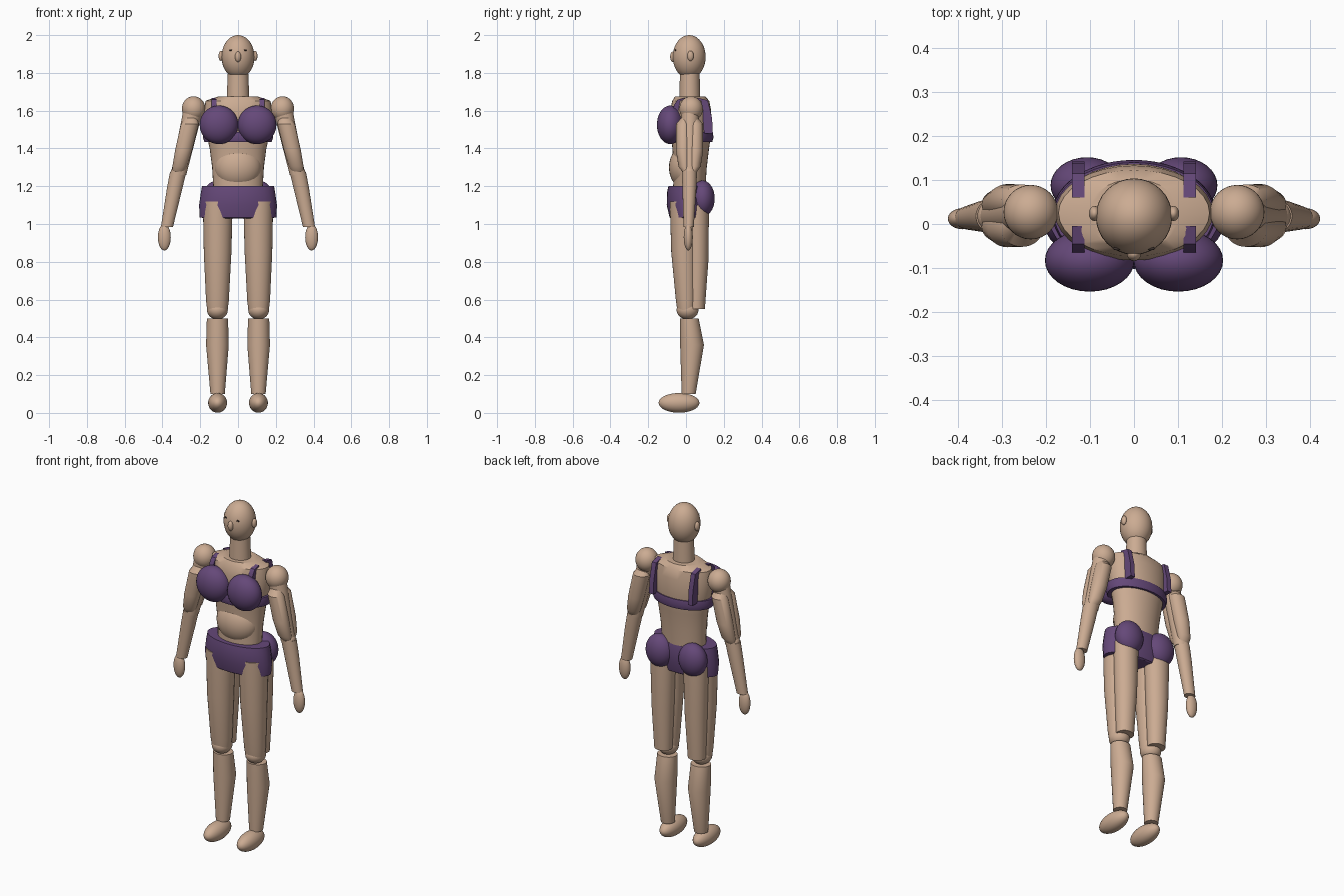
import bpy, bmesh, math


def material(name, rgb):
    m = bpy.data.materials.new(name)
    m.diffuse_color = (*rgb, 1)
    return m


SKIN = material("skin", (0.60, 0.41, 0.29))
CLOTH = material("purple_cloth", (0.13, 0.065, 0.19))
DARK = material("dark", (0.05, 0.035, 0.03))


def finish(bm, name, mat, angle=32):
    bmesh.ops.recalc_face_normals(bm, faces=bm.faces[:])
    me = bpy.data.meshes.new(name)
    bm.to_mesh(me)
    bm.free()
    ob = bpy.data.objects.new(name, me)
    bpy.context.collection.objects.link(ob)
    me.materials.append(mat)
    bpy.ops.object.select_all(action='DESELECT')
    bpy.context.view_layer.objects.active = ob
    ob.select_set(True)
    bpy.ops.object.shade_smooth_by_angle(angle=math.radians(angle))
    return ob


def ellipsoid(name, pos, radii, mat=SKIN, tilt=0):
    bm = bmesh.new()
    bmesh.ops.create_uvsphere(bm, u_segments=32, v_segments=20, radius=1)
    bmesh.ops.scale(bm, vec=radii, verts=bm.verts)
    ob = finish(bm, name, mat)
    ob.location = pos
    ob.rotation_euler.y = tilt
    return ob


def loft(name, rings, mat=SKIN, n=32, closed=False):
    """Skin elliptical rings (x, y, z, rx, ry); capped unless closed into a hoop."""
    bm = bmesh.new()
    loops = []
    for x, y, z, rx, ry in rings:
        loops.append([bm.verts.new((x + rx * math.cos(2 * math.pi * i / n),
                                    y + ry * math.sin(2 * math.pi * i / n), z))
                      for i in range(n)])
    pairs = list(zip(loops, loops[1:]))
    if closed:
        pairs.append((loops[-1], loops[0]))
    for a, b in pairs:
        for i in range(n):
            j = (i + 1) % n
            bm.faces.new((a[i], a[j], b[j], b[i]))
    if not closed:
        bm.faces.new(loops[0])
        bm.faces.new(loops[-1])
    return finish(bm, name, mat)


def strap(name, x, path, width, mat):
    """Strip in the y-z plane from (y_outer, z_outer, y_inner, z_inner) stations."""
    bm = bmesh.new()
    rows = []
    for yo, zo, yi, zi in path:
        rows.append([bm.verts.new((x + dx, y, z)) for dx, y, z in
                     ((-width / 2, yo, zo), (width / 2, yo, zo),
                      (width / 2, yi, zi), (-width / 2, yi, zi))])
    for a, b in zip(rows, rows[1:]):
        for i in range(4):
            j = (i + 1) % 4
            bm.faces.new((a[i], a[j], b[j], b[i]))
    bm.faces.new(rows[0])
    bm.faces.new(rows[-1])
    return finish(bm, name, mat)


# Head, neck and trunk
ellipsoid("head", (0, 0.017, 1.885), (0.087, 0.087, 0.115))
ellipsoid("nose", (0, -0.068, 1.885), (0.016, 0.016, 0.028))
loft("neck", [(0, 0.02, 1.64, 0.061, 0.056), (0, 0.02, 1.80, 0.054, 0.052)])
loft("torso", [(0, 0.017, 1.18, 0.130, 0.085), (0, 0.022, 1.30, 0.137, 0.088),
               (0, 0.025, 1.40, 0.150, 0.097), (0, 0.027, 1.50, 0.172, 0.110),
               (0, 0.025, 1.60, 0.180, 0.108), (0, 0.025, 1.652, 0.172, 0.098),
               (0, 0.022, 1.675, 0.105, 0.080)])
ellipsoid("belly", (0, 0, 1.30), (0.125, 0.09, 0.118))

# Clothing around the trunk
loft("briefs", [(0, 0.005, 1.03, 0.170, 0.085), (0, 0.005, 1.035, 0.203, 0.092),
                (0, 0.005, 1.10, 0.206, 0.107), (0, 0.005, 1.17, 0.196, 0.105),
                (0, 0.005, 1.20, 0.191, 0.098)], CLOTH)
loft("chest_band", [(0, 0.022, 1.435, 0.155, 0.10), (0, 0.022, 1.435, 0.178, 0.117),
                    (0, 0.022, 1.46, 0.186, 0.124), (0, 0.022, 1.488, 0.182, 0.118),
                    (0, 0.022, 1.488, 0.160, 0.10)], CLOTH, 48, True)

# Parts on both sides
for side, s in (("left", 1), ("right", -1)):
    ellipsoid(side + "_ear", (s * 0.09, 0.024, 1.89), (0.013, 0.017, 0.027))
    ellipsoid(side + "_eye", (s * 0.037, -0.056, 1.92), (0.011, 0.004, 0.004), DARK)

    # Cups, straps and seat
    ellipsoid(side + "_cup", (s * 0.101, -0.083, 1.525), (0.102, 0.071, 0.102), CLOTH)
    ellipsoid(side + "_seat", (s * 0.107, 0.088, 1.135), (0.083, 0.064, 0.095), CLOTH)
    strap(side + "_back_strap", s * 0.127,
          [(0.142, 1.48, 0.095, 1.48), (0.138, 1.56, 0.09, 1.56),
           (0.115, 1.655, 0.075, 1.64), (0.06, 1.668, 0.06, 1.64)], 0.028, CLOTH)
    strap(side + "_front_strap", s * 0.127,
          [(-0.07, 1.57, -0.03, 1.57), (-0.064, 1.63, -0.03, 1.63),
           (-0.045, 1.658, -0.02, 1.64), (-0.005, 1.668, -0.005, 1.64)], 0.028, CLOTH)

    # Arms
    ellipsoid(side + "_shoulder", (s * 0.235, 0.027, 1.61), (0.062, 0.062, 0.066))
    loft(side + "_upper_arm", [(s * 0.238, 0.022, 1.60, 0.052, 0.048),
                               (s * 0.315, 0.018, 1.26, 0.041, 0.038)])
    for part, y, dy in (("biceps", -0.012, -1), ("triceps", 0.05, 1)):
        loft(side + "_" + part, [(s * 0.244, y - dy * 0.02, 1.585, 0.020, 0.014),
                                 (s * 0.255, y, 1.53, 0.047, 0.040),
                                 (s * 0.288, y, 1.39, 0.045, 0.041),
                                 (s * 0.308, y - dy * 0.005, 1.305, 0.039, 0.033),
                                 (s * 0.315, y - dy * 0.015, 1.275, 0.030, 0.022)])
    ellipsoid(side + "_elbow", (s * 0.317, 0.018, 1.27), (0.040, 0.038, 0.040))
    loft(side + "_forearm", [(s * 0.376, 0.014, 0.985, 0.032, 0.027),
                             (s * 0.335, 0.018, 1.19, 0.041, 0.037),
                             (s * 0.317, 0.018, 1.275, 0.043, 0.040)])
    ellipsoid(side + "_hand", (s * 0.39, 0.012, 0.93), (0.034, 0.024, 0.070))

    # Legs
    loft(side + "_thigh_front", [(s * 0.109, 0.002, 0.545, 0.054, 0.048),
                                 (s * 0.109, 0.002, 0.59, 0.060, 0.055),
                                 (s * 0.108, -0.008, 0.85, 0.073, 0.070),
                                 (s * 0.107, -0.008, 1.12, 0.079, 0.078)])
    loft(side + "_thigh_back", [(s * 0.109, 0.055, 0.55, 0.050, 0.045),
                                (s * 0.108, 0.060, 0.80, 0.062, 0.058),
                                (s * 0.107, 0.060, 1.10, 0.072, 0.062)])
    ellipsoid(side + "_knee", (s * 0.109, 0.008, 0.545), (0.055, 0.058, 0.050))
    loft(side + "_shin", [(s * 0.108, 0.014, 0.10, 0.038, 0.037),
                          (s * 0.109, 0.032, 0.36, 0.060, 0.063),
                          (s * 0.109, 0.018, 0.50, 0.056, 0.049)])
    ellipsoid(side + "_foot", (s * 0.108, -0.037, 0.053), (0.050, 0.108, 0.052))
